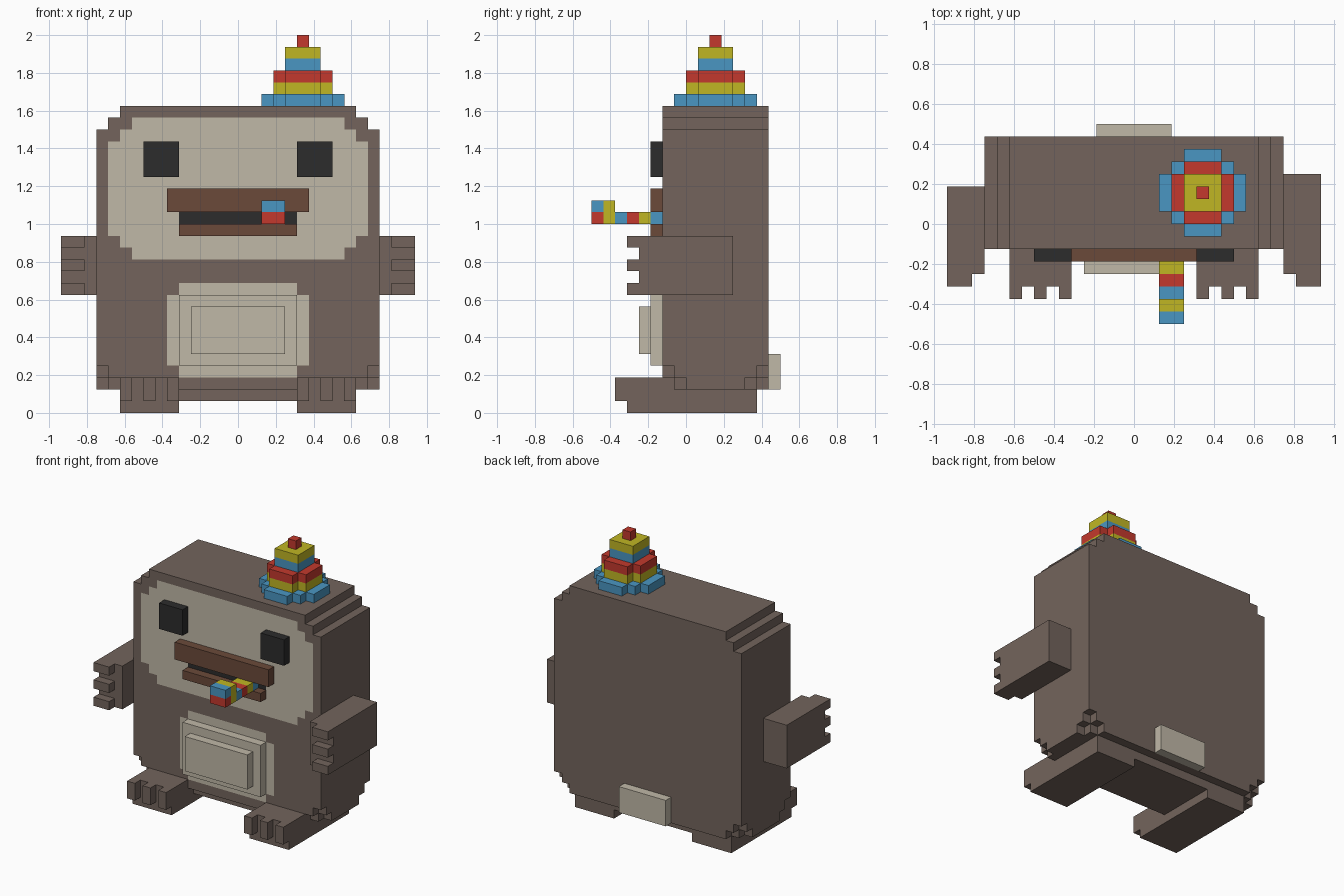
import bpy
import bmesh
from mathutils import Vector

if "Cube" in bpy.data.objects:
    bpy.data.objects.remove(bpy.data.objects["Cube"], do_unlink=True)

UNIT = 1 / 16  # size of one block


def material(name, r, g, b):
    lin = [((c / 255 + 0.055) / 1.055) ** 2.4 for c in (r, g, b)] + [1]
    m = bpy.data.materials.new(name)
    m.use_nodes = True
    m.diffuse_color = lin
    m.node_tree.nodes["Principled BSDF"].inputs["Base Color"].default_value = lin
    return m


FUR = material("brown fur", 115, 100, 92)
CREAM = material("cream", 192, 184, 167)
BLACK = material("black", 44, 44, 44)
LIP = material("lip brown", 107, 74, 58)
BLUE = material("blue", 74, 150, 194)
YELLOW = material("yellow", 192, 182, 36)
RED = material("red", 195, 57, 45)


def blocks(name, mats, boxes, paint=None):
    """Join boxes (x0, x1, y0, y1, z0, z1) into one blocky shell.
    paint(cell, normal) returns the material slot of an outer face."""
    cells = {(x, y, z) for x0, x1, y0, y1, z0, z1 in boxes
             for x in range(x0, x1) for y in range(y0, y1) for z in range(z0, z1)}
    bm = bmesh.new()
    corners = {}

    def corner(p):
        key = tuple(round(c) for c in p)
        if key not in corners:
            corners[key] = bm.verts.new(Vector(key) * UNIT)
        return corners[key]

    for cell in sorted(cells):
        for axis in range(3):
            for side in (-1, 1):
                n = Vector((0, 0, 0))
                n[axis] = side
                if tuple(int(c) for c in Vector(cell) + n) in cells:
                    continue
                u = Vector((0, 0, 0))
                u[(axis + 1) % 3] = 1
                v = n.cross(u)
                mid = Vector(cell) + Vector((0.5, 0.5, 0.5)) + n / 2
                face = bm.faces.new([corner(mid + (a * u + b * v) / 2)
                                     for a, b in ((-1, -1), (1, -1), (1, 1), (-1, 1))])
                if paint:
                    face.material_index = paint(cell, n)
    # merge flat neighbours of one colour into large faces
    bmesh.ops.dissolve_limit(bm, angle_limit=0.01, verts=bm.verts[:],
                             edges=bm.edges[:], delimit={'MATERIAL'})
    mesh = bpy.data.meshes.new(name)
    bm.to_mesh(mesh)
    bm.free()
    for m in mats:
        mesh.materials.append(m)
    ob = bpy.data.objects.new(name, mesh)
    bpy.context.collection.objects.link(ob)
    return ob


def flip(boxes):
    return [(-x1, -x0, *rest) for x0, x1, *rest in boxes]


def inside(x, z, patches):
    return any(-w <= x < w and z0 <= z < z1 for w, z0, z1 in patches)


# Body with painted face, belly patch and mouth
MOUTH = [(5, 16, 17)]
PALE = [(9, 13, 25), (10, 14, 24), (11, 15, 23), (6, 4, 10), (5, 3, 11)]


def body_paint(cell, n):
    x, y, z = cell
    if n.y > -0.5 or y != -2:
        return 0
    if inside(x, z, MOUTH):
        return 2
    return 1 if inside(x, z, PALE) else 0


blocks("body", [FUR, CREAM, BLACK], [
    (-12, 12, -2, 7, 4, 24), (-11, 11, -2, 7, 3, 25), (-10, 10, -2, 7, 2, 26),
    (-12, 12, -1, 6, 3, 4), (-11, 11, -1, 6, 2, 3), (-12, 12, 0, 5, 2, 3),
    (-5, 5, -1, 6, 1, 2)], body_paint)

# Raised belly, tail and lips
blocks("belly", [CREAM], [(-5, 5, -3, -2, 4, 10), (-4, 4, -4, -3, 5, 9)])
blocks("tail", [CREAM], [(-3, 3, 7, 8, 2, 5)])
blocks("upper_lip", [LIP], [(-6, 6, -3, -2, 17, 19)])
blocks("lower_lip", [LIP], [(-5, 5, -3, -2, 15, 16)])

# Paired eyes, arms with fingers, feet with toes
for side, back in (("left", 4), ("right", 3)):
    place = flip if side == "right" else list
    blocks(side + "_eye", [BLACK], place([(5, 8, -3, -2, 20, 23)]))
    fingers = [(13, 15, -5, -4, z, z + 1) for z in (10, 12, 14)]
    blocks(side + "_arm", [FUR], place([(12, 15, -4, back, 10, 15)] + fingers))
    toes = [(x, x + 1, -6, -5, 1, 3) for x in (5, 7, 9)]
    blocks(side + "_foot", [FUR], place([(5, 10, -5, 6, 0, 3)] + toes))


# Striped party blower in the mouth
def blower_paint(cell, n):
    x, y, z = cell
    if y == -8:
        return 2 if z == 16 else 0
    return {-7: 1, -6: 0, -5: 2, -4: 1, -3: 0}[y]


blocks("party_blower", [BLUE, YELLOW, RED],
       [(2, 4, -8, -2, 16, 17), (2, 4, -8, -6, 17, 18)], blower_paint)


# Striped party hat: rounded tiers around one centre
def tier(half, z0, z1):
    """Square of 2 * half + 1 blocks with its corners stepped off."""
    lo, hi = -half, half + 1
    cut = half - 1 if half > 1 else 0
    return [(5 + lo + i, 5 + hi - i, 2 + lo + cut - i, 2 + hi - cut + i, z0, z1)
            for i in range(cut + 1)]


HAT_STRIPES = [0, 1, 2, 0, 1, 2]
blocks("party_hat", [BLUE, YELLOW, RED],
       tier(3, 26, 27) + tier(2, 27, 29) + tier(1, 29, 31) + tier(0, 31, 32),
       lambda cell, n: HAT_STRIPES[cell[2] - 26])
